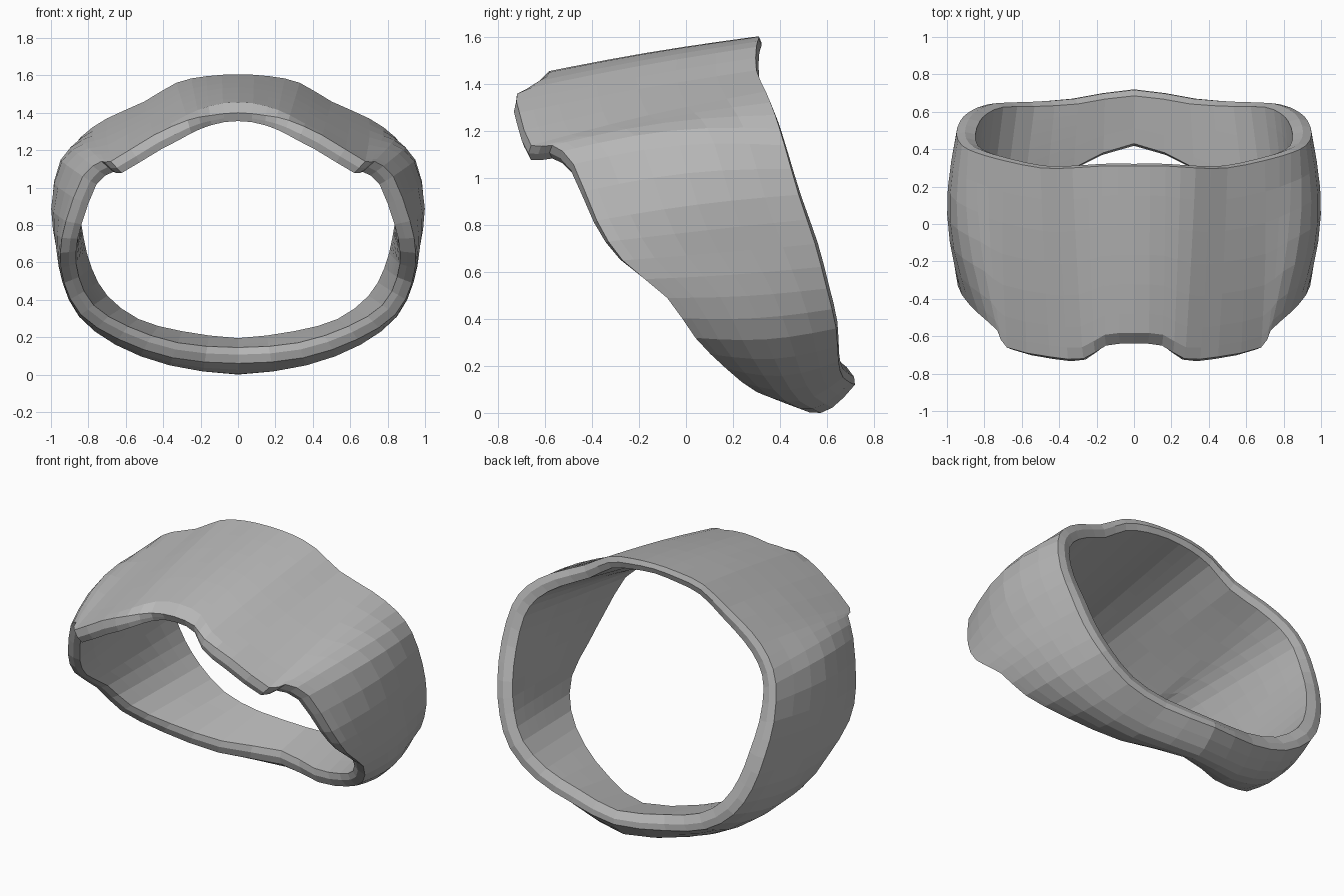
import bpy, bmesh, math
from mathutils import Vector

cube = bpy.data.objects.get("Cube")
if cube:
    bpy.data.objects.remove(cube, do_unlink=True)

# Half outlines of the two rims, from top centre round the side to bottom centre
FRONT_RIM = [(0, -.64, 1.4), (.15, -.65, 1.385), (.27, -.72, 1.36), (.45, -.71, 1.28),
             (.68, -.66, 1.14), (.73, -.57, 1.14), (.83, -.48, 1.06), (.92, -.38, .82),
             (.95, -.27, .65), (.93, -.08, .49), (.84, .04, .32), (.64, .17, .19),
             (.35, .3, .09), (0, .43, .06)]
BACK_RIM = [(0, .31, 1.605), (.17, .31, 1.595), (.33, .3, 1.56), (.5, .3, 1.46),
            (.7, .34, 1.37), (.84, .38, 1.27), (.92, .42, 1.14), (.95, .48, .93),
            (.93, .55, .72), (.88, .6, .53), (.78, .64, .36), (.59, .65, .22),
            (.33, .67, .15), (0, .72, .12)]
STEPS = 2      # slices between neighbouring outline points
ROWS = 6       # faces across the band


def smooth_rail(points):
    """Catmull-Rom curve through a half outline, symmetric at both ends."""
    p = [Vector(q) for q in points]
    flip = lambda v: Vector((-v.x, v.y, v.z))
    ext = [flip(p[1])] + p + [flip(p[-2])]
    rail = []
    for i in range(1, len(p)):
        a, b, c, d = ext[i - 1:i + 3]
        for s in range(STEPS):
            t = s / STEPS
            rail.append(b + (c - a) * t / 2 + (a * 2 - b * 5 + c * 4 - d) * t * t / 2
                        + (b * 3 - a - c * 3 + d) * t ** 3 / 2)
    return rail + [p[-1]]


def ramp(u, start, end):
    return min(1, max(0, (u - start) / (end - start)))


def cross_section(front, back, u):
    """Closed loop of points through the band wall at one slice."""
    mid = front.lerp(back, .5)
    out = Vector((mid.x / .9, 0, (mid.z - .75) / .6)).normalized()
    brow = 1 - ramp(u, .05, .2)
    # The outer wall swells most at the sides and under the bottom
    swell = .01 + .07 * math.exp(-((u - .48) / .12) ** 2) + .08 * ramp(u, .6, 1)
    front_in = front - out * (.085 - .04 * brow) + Vector((0, .02 * brow, 0))
    back_in = (back - out * (.06 + .045 * abs(out.x) + .015 * ramp(u, .6, 1))
               - Vector((0, .035 * ramp(u, .6, 1), 0)))
    rows = [i / ROWS for i in range(ROWS + 1)]
    # The second row makes the bevel above the middle of the front rim
    outer = [front] + [front.lerp(back, t) + out * (swell * math.sin(math.pi * t)
                                                    + .045 * brow * (1 - t))
                       for t in [.06] + rows[1:]]
    inner = [front_in.lerp(back_in, t) for t in rows]
    # Chamfered ridges along both rims
    back_ridge = back.lerp(back_in, .45) + Vector((0, .012, 0))
    front_ridge = front.lerp(front_in, .55) - Vector((0, .012 * (1 - brow), 0))
    loop = outer + [back_ridge] + inner[::-1] + [front_ridge]
    if u in (0, 1):
        for v in loop:
            v.x = 0
    return loop


# Band: loft the slices of one half
bm = bmesh.new()
fronts, backs = smooth_rail(FRONT_RIM), smooth_rail(BACK_RIM)
last = len(fronts) - 1
slices = [[bm.verts.new(v) for v in cross_section(f, b, i / last)]
          for i, (f, b) in enumerate(zip(fronts, backs))]
for a, b in zip(slices, slices[1:]):
    n = len(a)
    for k in range(n):
        j = (k + 1) % n
        bm.faces.new((a[k], a[j], b[j], b[k]))
bmesh.ops.recalc_face_normals(bm, faces=bm.faces)
# An open half shell needs its outside checked against the outer wall
bm.faces.ensure_lookup_table()
if bm.faces[2].normal.z < 0:
    bmesh.ops.reverse_faces(bm, faces=bm.faces)

mesh = bpy.data.meshes.new("band")
bm.to_mesh(mesh)
bm.free()
band = bpy.data.objects.new("band", mesh)
bpy.context.collection.objects.link(band)

# Other half
mirror = band.modifiers.new("other_half", 'MIRROR')
mirror.use_clip = True
mirror.merge_threshold = .001

# Colour
grey = bpy.data.materials.new("plain_grey")
grey.use_nodes = True
colour = (.48, .48, .48, 1)
grey.diffuse_color = colour
grey.node_tree.nodes["Principled BSDF"].inputs["Base Color"].default_value = colour
mesh.materials.append(grey)
